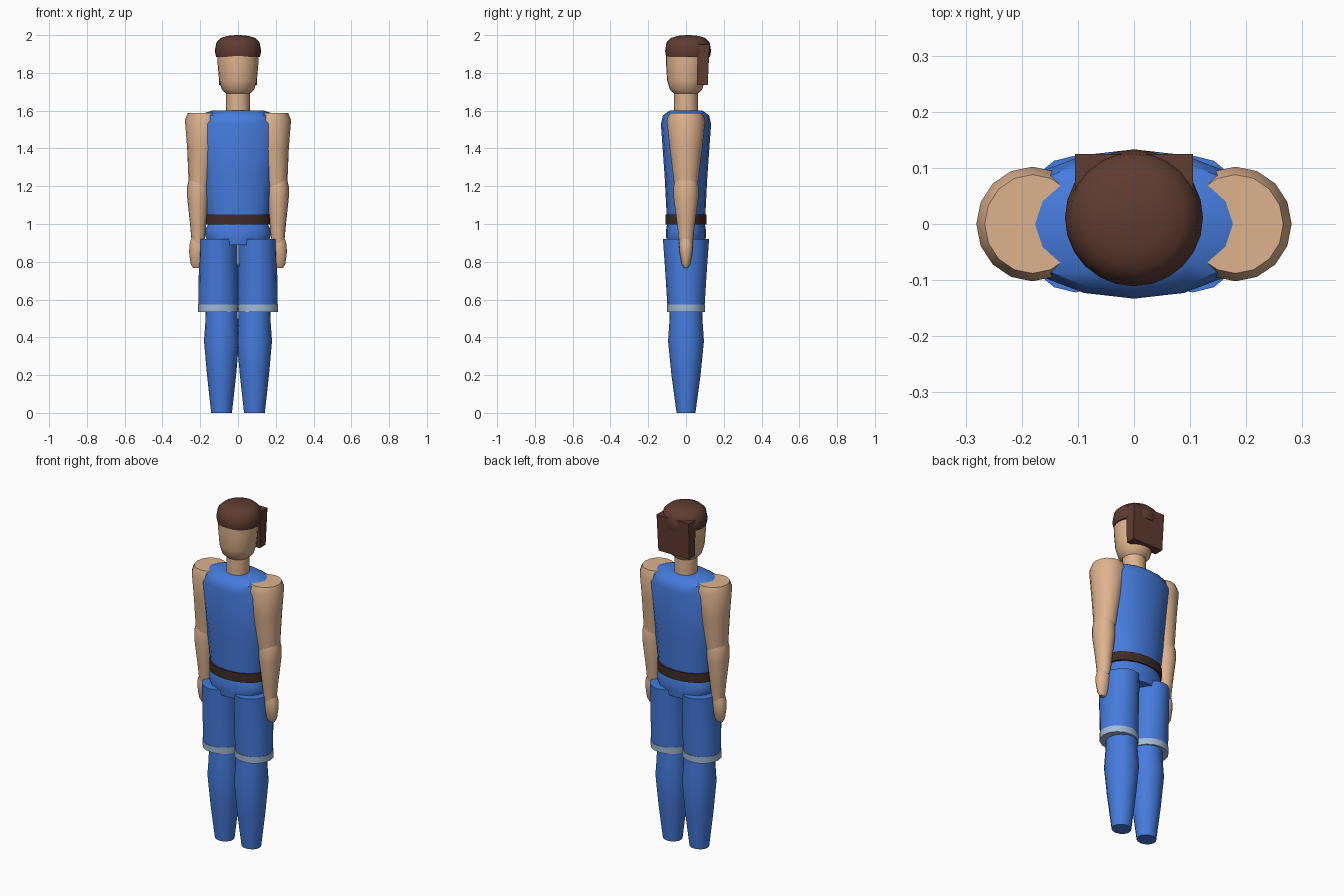
import bpy, bmesh, math

cube = bpy.data.objects.get("Cube")
if cube:
    bpy.data.objects.remove(cube, do_unlink=True)


def material(name, r, g, b):
    m = bpy.data.materials.new(name)
    m.use_nodes = True
    m.diffuse_color = (r, g, b, 1)
    m.node_tree.nodes["Principled BSDF"].inputs["Base Color"].default_value = (r, g, b, 1)
    return m


BLUE = material("blue_cloth", 0.06, 0.2, 0.72)
CUFF = material("pale_blue_cuff", 0.36, 0.5, 0.68)
SKIN = material("skin", 0.73, 0.45, 0.27)
HAIR = material("brown_hair", 0.115, 0.045, 0.03)
BELT = material("dark_belt", 0.05, 0.026, 0.02)


def finish(name, bm, mat):
    bmesh.ops.recalc_face_normals(bm, faces=bm.faces)
    mesh = bpy.data.meshes.new(name)
    bm.to_mesh(mesh)
    bm.free()
    mesh.materials.append(mat)
    ob = bpy.data.objects.new(name, mesh)
    bpy.context.collection.objects.link(ob)
    bpy.ops.object.select_all(action="DESELECT")
    ob.select_set(True)
    bpy.context.view_layer.objects.active = ob
    bpy.ops.object.shade_smooth_by_angle(angle=math.radians(40))
    return ob


def loft(name, rings, mat, cx=0, cy=0, sides=16, side=1):
    """Stack of ellipses (z, rx, ry[, x shift]) closed with flat caps."""
    bm = bmesh.new()
    loops = []
    for z, rx, ry, *shift in rings:
        x0 = cx + (shift[0] if shift else 0)
        angles = [math.tau * i / sides for i in range(sides)]
        loops.append([bm.verts.new((side * (x0 + rx * math.cos(a)), cy + ry * math.sin(a), z))
                      for a in angles])
    for low, high in zip(loops, loops[1:]):
        for i in range(sides):
            j = (i + 1) % sides
            bm.faces.new((low[i], low[j], high[j], high[i]))
    bm.faces.new(loops[0])
    bm.faces.new(loops[-1])
    return finish(name, bm, mat)


# Head, neck and hair
loft("head", [(1.69, .062, .062), (1.71, .085, .085), (1.76, .1, .1),
              (1.85, .108, .106), (1.92, .108, .106)], SKIN, sides=24)
loft("neck", [(1.57, .063, .063), (1.72, .063, .063)], SKIN)
loft("hair_cap", [(1.885, .116, .116), (1.915, .123, .122), (1.963, .114, .114),
                  (1.985, .09, .09), (1.996, .055, .055), (2.0, .012, .012)],
     HAIR, cy=.011, sides=24)

bm = bmesh.new()
bmesh.ops.create_cube(bm, size=1)
for v in bm.verts:
    top = v.co.z > 0
    back = v.co.y > 0
    v.co = (v.co.x * (.21 if top else .2),
            (.125 if top else .115) if back else .06,
            1.95 if top else 1.735)
finish("back_hair", bm, HAIR)

# Torso, belt and hips
loft("torso", [(1.0, .16, .1), (1.25, .19, .113), (1.53, .233, .133),
               (1.575, .21, .122), (1.6, .14, .088)], BLUE)
loft("belt", [(.997, .172, .108), (1.05, .172, .108)], BELT, sides=24)
loft("hips", [(.89, .15, .1), (.93, .172, .105), (.97, .172, .105), (1.0, .158, .1)], BLUE)

for label, s in (("left", 1), ("right", -1)):
    # Shorts and legs
    loft(label + "_shorts", [(.56, .106, .098), (.72, .104, .108), (.92, .1, .122)],
         BLUE, cx=.104, side=s)
    loft(label + "_shorts_cuff", [(.535, .108, .1), (.573, .109, .101)],
         CUFF, cx=.104, side=s)
    loft(label + "_leg", [(0, .055, .05), (.2, .077, .077), (.38, .093, .095),
                          (.48, .086, .088), (.6, .084, .086)], BLUE, cx=.087, side=s)

    # Arms and hands
    loft(label + "_upper_arm", [(1.2, .055, .062, .023), (1.23, .06, .065, .021),
                                (1.4, .079, .086, .009), (1.55, .1, .102),
                                (1.587, .085, .088)], SKIN, cx=.181, side=s)
    loft(label + "_forearm", [(.9, .034, .036), (1.0, .043, .047), (1.14, .058, .066),
                              (1.2, .058, .066), (1.235, .05, .058)],
         SKIN, cx=.211, side=s)
    loft(label + "_hand", [(.768, .022, .01), (.79, .034, .023), (.85, .042, .034),
                           (.89, .04, .037), (.92, .032, .032)], SKIN, cx=.217, side=s)
